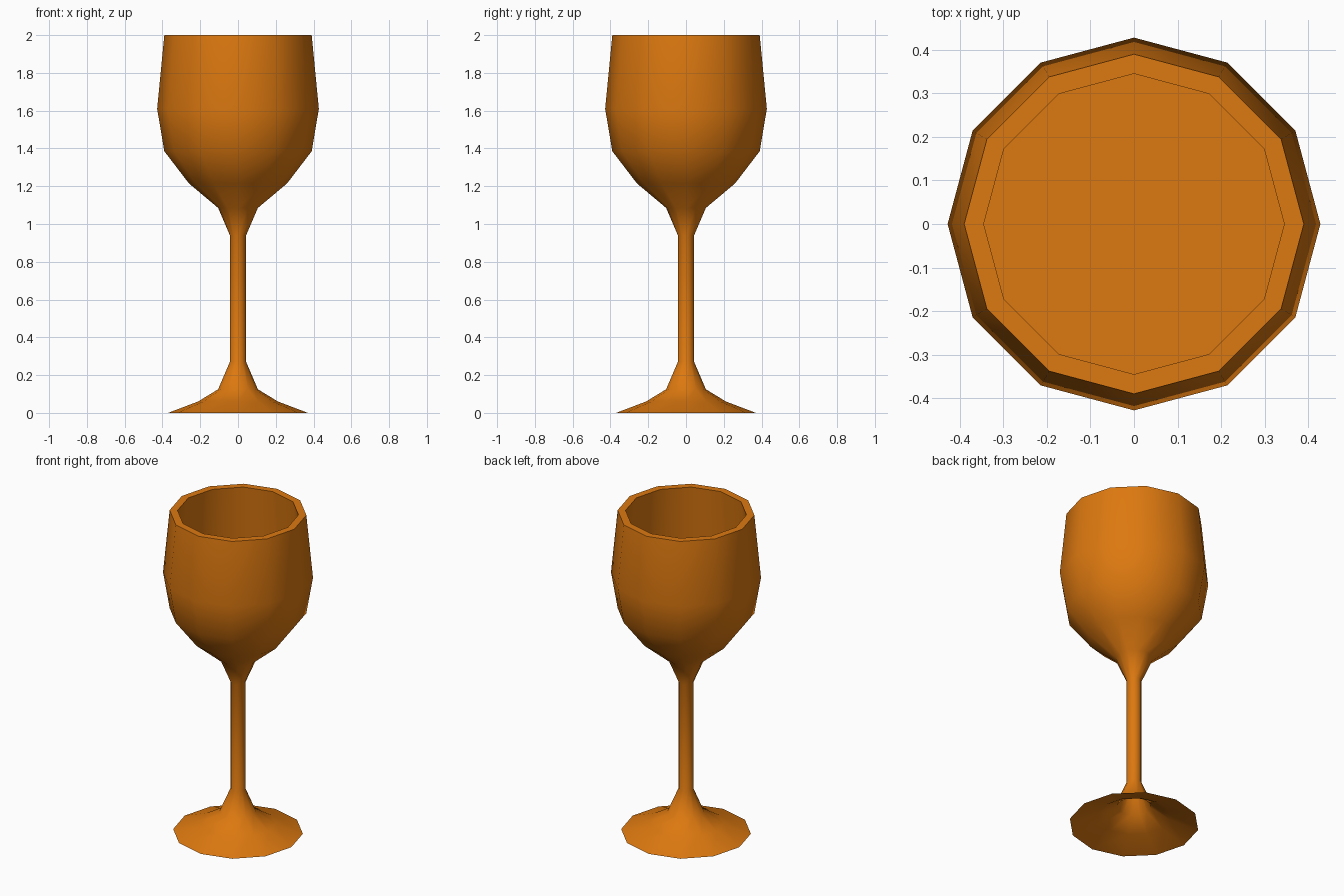
import bpy, bmesh, math

if "Cube" in bpy.data.objects:
    bpy.data.objects.remove(bpy.data.objects["Cube"])

SIDES = 12

# Lathe profile (radius, height): hollow underside of foot, outer wall, rim, inner wall
UNDERSIDE = [(0.037, 0.262), (0.098, 0.117), (0.208, 0.052)]
OUTER = [(0.37, 0.0), (0.212, 0.06), (0.105, 0.125), (0.043, 0.27),
         (0.043, 0.94), (0.105, 1.085), (0.26, 1.215), (0.39, 1.385),
         (0.428, 1.61), (0.39, 2.0)]
INNER = [(0.345, 2.0), (0.374, 1.67)]


def lathe(name, profile, color):
    bm = bmesh.new()
    rings = []
    for r, z in profile:
        rings.append([bm.verts.new((r * math.cos(2 * math.pi * i / SIDES),
                                    r * math.sin(2 * math.pi * i / SIDES), z))
                      for i in range(SIDES)])
    for a, b in zip(rings, rings[1:]):
        for i in range(SIDES):
            j = (i + 1) % SIDES
            bm.faces.new((a[i], a[j], b[j], b[i]))
    # Close the foot hollow and the floor of the bowl
    bm.faces.new(rings[0][::-1])
    bm.faces.new(rings[-1])
    bmesh.ops.recalc_face_normals(bm, faces=bm.faces)
    mesh = bpy.data.meshes.new(name)
    bm.to_mesh(mesh)
    bm.free()
    mat = bpy.data.materials.new(name + "_orange")
    mat.diffuse_color = color
    mat.use_nodes = True
    mat.node_tree.nodes["Principled BSDF"].inputs["Base Color"].default_value = mat.diffuse_color
    mesh.materials.append(mat)
    obj = bpy.data.objects.new(name, mesh)
    bpy.context.collection.objects.link(obj)
    return obj


goblet = lathe("goblet", UNDERSIDE + OUTER + INNER, (0.72, 0.19, 0.005, 1))

# Smooth sides, crisp rim and foot edge
bpy.context.view_layer.objects.active = goblet
goblet.select_set(True)
bpy.ops.object.shade_smooth_by_angle(angle=math.radians(45))
